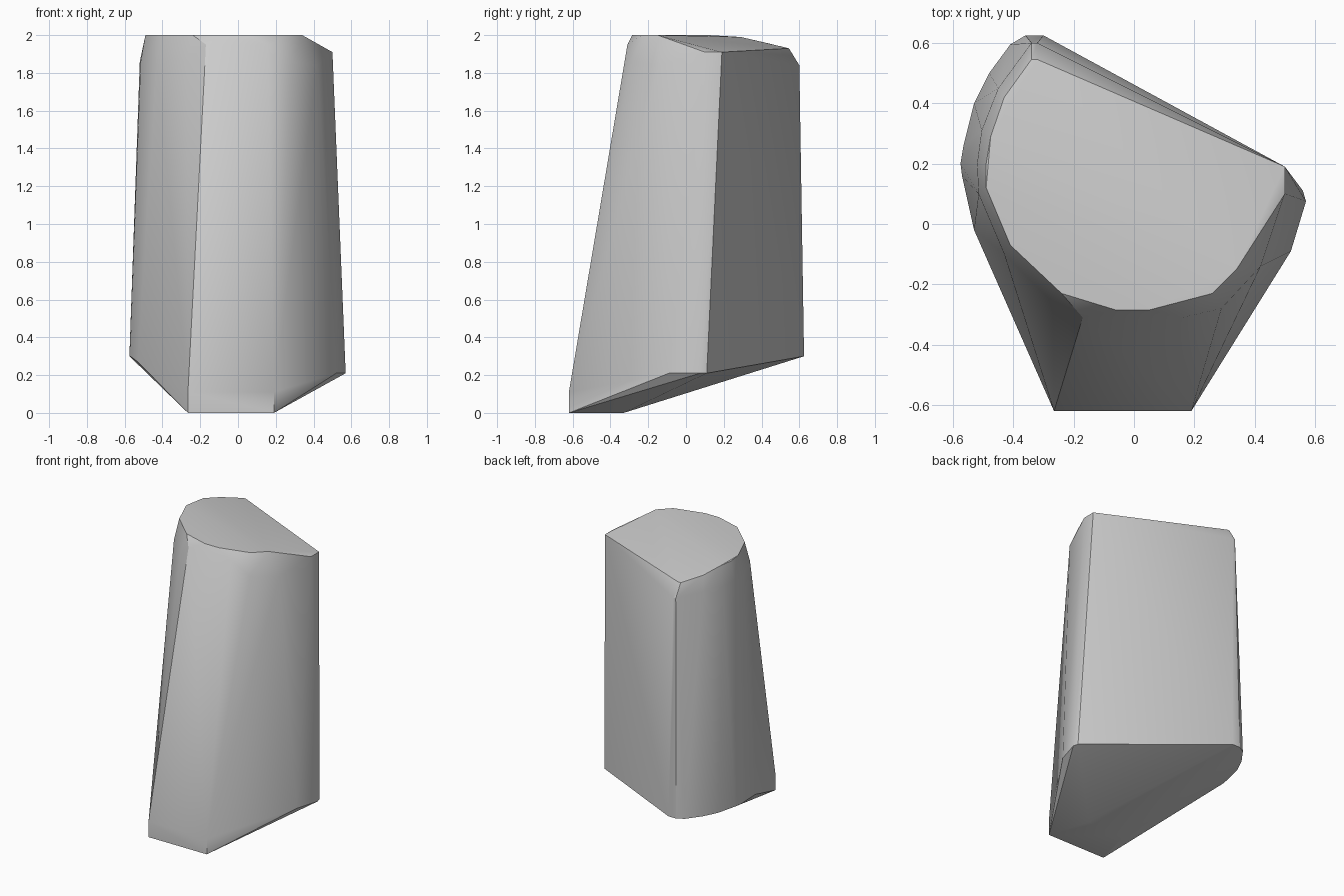
import bpy
import bmesh
from math import radians

cube = bpy.data.objects.get("Cube")
if cube:
    bpy.data.objects.remove(cube, do_unlink=True)

stone = bpy.data.materials.new("stone_grey")
stone.use_nodes = True
grey = (0.6, 0.6, 0.6, 1)
stone.diffuse_color = grey
stone.node_tree.nodes["Principled BSDF"].inputs["Base Color"].default_value = grey


def at(z, *outline):
    """Lift a flat outline to height z."""
    return [(x, y, z) for x, y in outline]


# Top cap: level at the front, falling to the back and right corners
cap = at(2.0, (-.49, .12), (-.41, -.07), (-.24, -.23), (-.06, -.285),
         (.05, -.285), (.26, -.23), (.34, -.15))
cap += at(1.99, (-.49, .2), (-.475, .29))
cap += at(1.96, (-.43, .42))
cap += at(1.93, (-.34, .545), (-.32, .545))
cap += at(1.91, (.5, .19), (.5, .1))

# Shoulder: rounded rim just under the cap
shoulder = at(1.95, (-.17, -.31), (.16, -.31))
shoulder += at(1.86, (-.52, .2), (-.515, .1), (-.43, -.1), (-.27, -.26),
               (-.505, .31), (-.45, .45), (.29, -.28))
shoulder += at(1.84, (.42, -.14), (-.34, .6), (-.32, .6))

# Waist: widest outline, above the slanted underside
waist = at(.3, (-.575, .2), (-.57, .16), (-.565, .26), (-.53, .4), (-.48, .5),
           (-.41, .595), (-.36, .625), (-.3, .625))
waist += at(.27, (-.53, -.02))
waist += at(.21, (.57, .075), (.56, .11), (.52, -.09))

# Foot: narrow front toe with a short upright lip
foot = at(0, (-.265, -.62), (.19, -.62), (-.19, -.33), (.1, -.33))
foot += at(.11, (-.265, -.62), (.19, -.62))

# Stretch a skin around all the outlines
bm = bmesh.new()
for point in cap + shoulder + waist + foot:
    bm.verts.new(point)
hull = bmesh.ops.convex_hull(bm, input=bm.verts)
loose = [v for v in bm.verts if not v.link_faces]
bmesh.ops.delete(bm, geom=loose, context='VERTS')
bmesh.ops.recalc_face_normals(bm, faces=bm.faces)

mesh = bpy.data.meshes.new("standing_stone")
bm.to_mesh(mesh)
bm.free()
mesh.materials.append(stone)
rock = bpy.data.objects.new("standing_stone", mesh)
bpy.context.collection.objects.link(rock)

# Smooth the rounded sides, keep the corners crisp
bpy.ops.object.select_all(action='DESELECT')
rock.select_set(True)
bpy.context.view_layer.objects.active = rock
bpy.ops.object.shade_smooth_by_angle(angle=radians(30))
